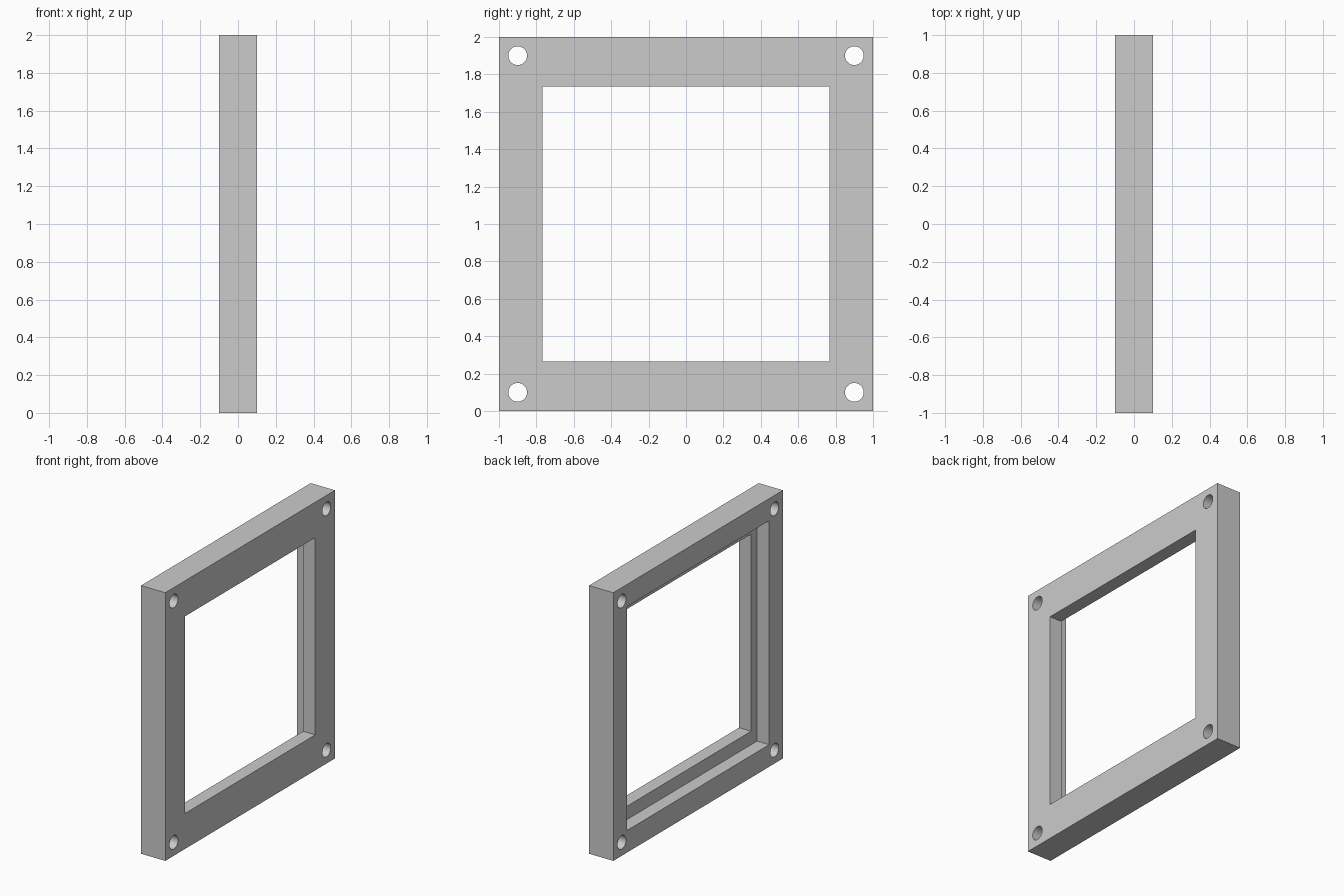
import bpy
import math

if "Cube" in bpy.data.objects:
    bpy.data.objects.remove(bpy.data.objects["Cube"])


def box(name, x0, x1, half_y, half_z):
    bpy.ops.mesh.primitive_cube_add(size=1, location=((x0 + x1) / 2, 0, 1))
    ob = bpy.context.object
    ob.name = name
    ob.scale = (x1 - x0, 2 * half_y, 2 * half_z)
    bpy.ops.object.transform_apply(location=True, rotation=True, scale=True)
    return ob


def cut(target, cutter):
    mod = target.modifiers.new(cutter.name, 'BOOLEAN')
    mod.operation = 'DIFFERENCE'
    mod.solver = 'EXACT'
    mod.object = cutter
    bpy.ops.object.select_all(action='DESELECT')
    bpy.context.view_layer.objects.active = target
    target.select_set(True)
    bpy.ops.object.modifier_apply(modifier=mod.name)
    bpy.data.objects.remove(cutter, do_unlink=True)


# Square panel frame
frame = box("panel_frame", -0.1, 0.1, 1, 1)

# Through opening and the wider rebate on the -x side
cut(frame, box("opening_cutter", -0.3, 0.3, 0.767, 0.735))
cut(frame, box("rebate_cutter", -0.3, 0.0, 0.837, 0.835))

# Corner screw holes
for sy in (-1, 1):
    for sz in (-1, 1):
        bpy.ops.mesh.primitive_cylinder_add(
            vertices=48, radius=0.05, depth=0.6,
            location=(0, 0.9 * sy, 1 + 0.9 * sz),
            rotation=(0, math.pi / 2, 0))
        hole = bpy.context.object
        hole.name = "hole_cutter"
        cut(frame, hole)

frame.select_set(True)
bpy.context.view_layer.objects.active = frame
bpy.ops.object.shade_smooth_by_angle(angle=math.radians(30))
